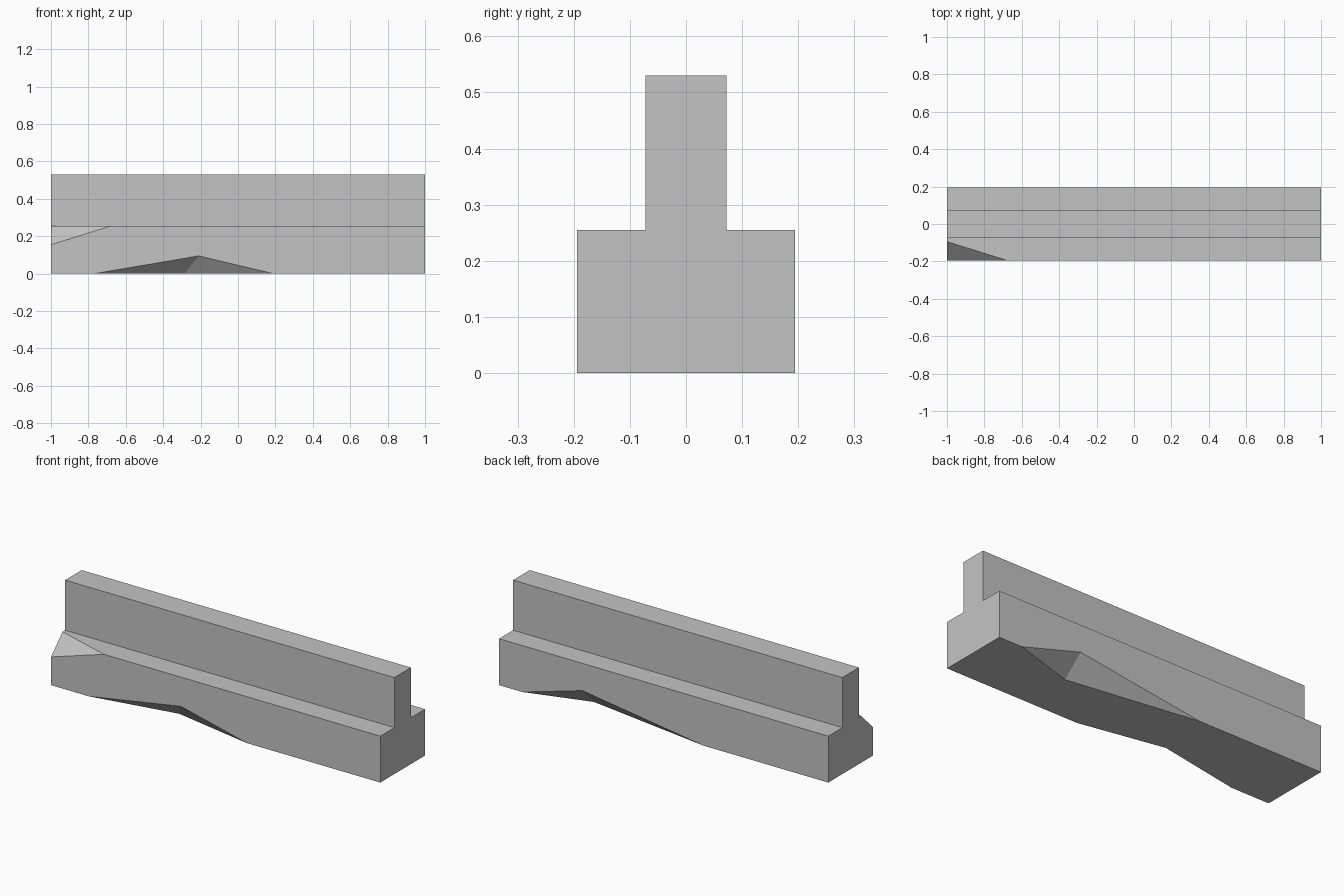
import bpy
import bmesh
from mathutils import Vector

cube = bpy.data.objects.get("Cube")
if cube:
    bpy.data.objects.remove(cube, do_unlink=True)

HALF_LEN, BASE_HALF, STEM_HALF = 1.0, 0.194, 0.072
BASE_TOP, STEM_TOP = 0.255, 0.53

# Single plain colour
stone = bpy.data.materials.new("grey_stone")
stone.use_nodes = True
grey = (0.55, 0.55, 0.55, 1)
stone.diffuse_color = grey
stone.node_tree.nodes["Principled BSDF"].inputs["Base Color"].default_value = grey


def add_object(name, bm):
    bmesh.ops.recalc_face_normals(bm, faces=bm.faces)
    mesh = bpy.data.meshes.new(name)
    bm.to_mesh(mesh)
    bm.free()
    mesh.materials.append(stone)
    obj = bpy.data.objects.new(name, mesh)
    bpy.context.collection.objects.link(obj)
    return obj


def chip(body, name, points):
    """Carve the convex hull of the points out of the body."""
    bm = bmesh.new()
    for p in points:
        bm.verts.new(p)
    bmesh.ops.convex_hull(bm, input=bm.verts)
    cutter = add_object(name, bm)
    cutter.hide_render = True
    mod = body.modifiers.new(name, "BOOLEAN")
    mod.operation = "DIFFERENCE"
    mod.solver = "EXACT"
    mod.object = cutter
    bpy.context.view_layer.objects.active = body
    bpy.ops.object.modifier_apply(modifier=mod.name)
    bpy.data.objects.remove(cutter, do_unlink=True)


def bottom_chip(body, name, start, end, apex, inner):
    """Two-sided notch in a lower edge, stretched past the surface."""
    start, end, apex, inner = map(Vector, (start, end, apex, inner))
    ridge, mid = apex - inner, (apex + inner) / 2
    chip(body, name, [apex + ridge * 0.5, inner - ridge * 0.5,
                      start + (start - mid) * 0.3, end + (end - mid) * 0.3])


# Beam: inverted T section extruded along x
right_half = [(BASE_HALF, 0), (BASE_HALF, BASE_TOP),
              (STEM_HALF, BASE_TOP), (STEM_HALF, STEM_TOP)]
profile = right_half + [(-y, z) for y, z in reversed(right_half)]
bm = bmesh.new()
section = bm.faces.new([bm.verts.new((-HALF_LEN, y, z)) for y, z in profile])
side = bmesh.ops.extrude_face_region(bm, geom=[section], use_keep_orig=True)
moved = [g for g in side["geom"] if isinstance(g, bmesh.types.BMVert)]
bmesh.ops.translate(bm, verts=moved, vec=(2 * HALF_LEN, 0, 0))
beam = add_object("stone_beam", bm)

# Broken notches along the lower edges
bottom_chip(beam, "front_notch", (-0.77, -BASE_HALF, 0), (0.19, -BASE_HALF, 0),
            (-0.21, -BASE_HALF, 0.095), (-0.285, -0.104, 0))
bottom_chip(beam, "back_notch", (0.86, BASE_HALF, 0), (-0.245, BASE_HALF, 0),
            (0.495, BASE_HALF, 0.105), (0.5, 0.085, 0))

# Broken corner on the front ledge
corner = Vector((-HALF_LEN, -BASE_HALF, BASE_TOP))
cut = [corner + Vector(d) for d in ((0.32, 0, 0), (0, 0.1, 0), (0, 0, -0.1))]
centre = sum(cut, Vector()) / 3
chip(beam, "corner_break",
     [centre + (p - centre) * 1.2 for p in cut] + [centre + (corner - centre) * 2])
